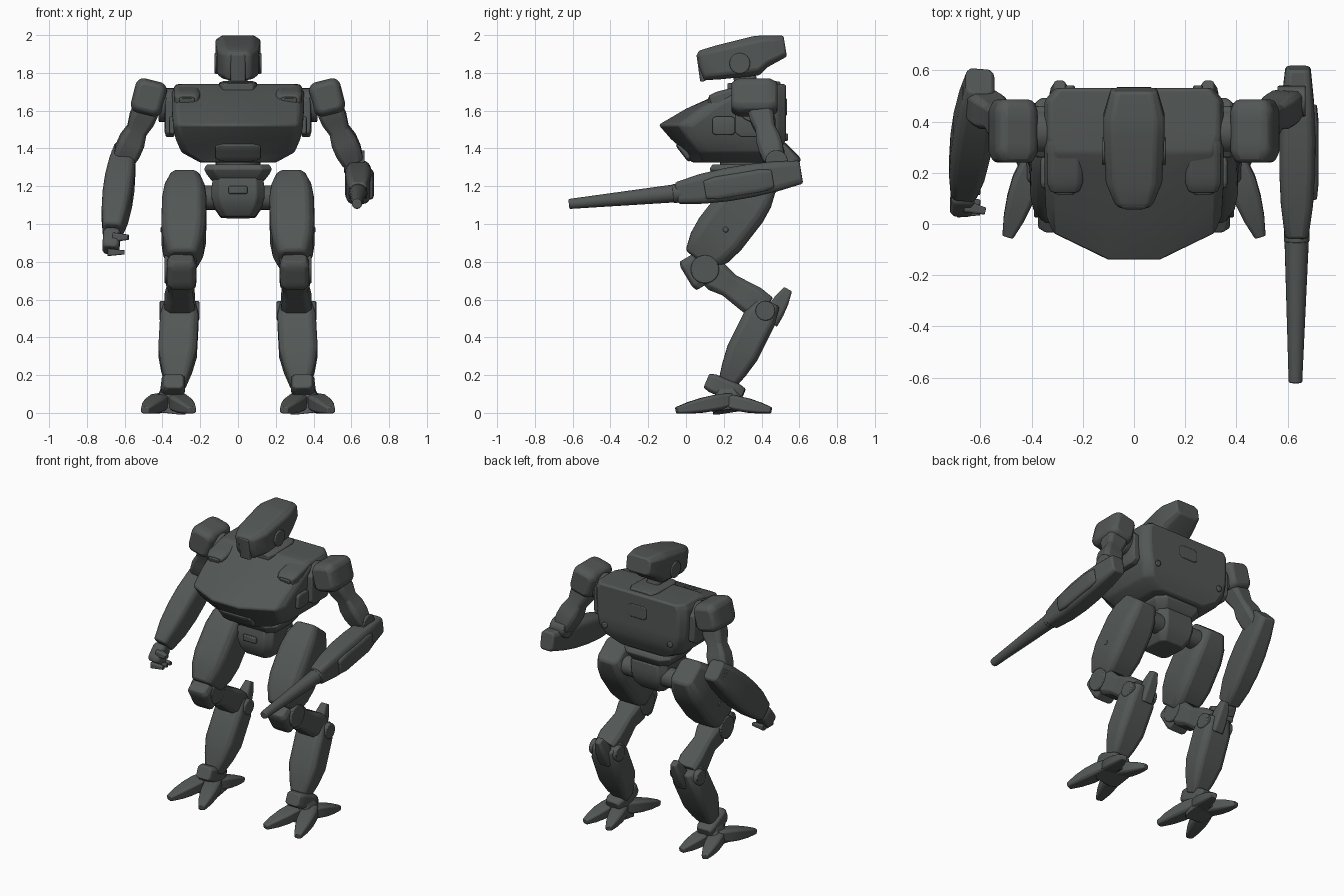
import bpy, bmesh, math
from mathutils import Vector, Quaternion

cube = bpy.data.objects.get("Cube")
if cube:
    bpy.data.objects.remove(cube, do_unlink=True)

grey = bpy.data.materials.new("gunmetal grey")
grey.use_nodes = True
grey.diffuse_color = (.085, .095, .092, 1)
shader = grey.node_tree.nodes["Principled BSDF"]
shader.inputs["Base Color"].default_value = grey.diffuse_color
shader.inputs["Roughness"].default_value = .6


def loft(name, rings, mirror=False, bevel=.008):
    """Skin equal-length rings of points, cap both ends, soften the edges."""
    bm = bmesh.new()
    loops = [[bm.verts.new(point) for point in ring] for ring in rings]
    count = len(loops[0])
    for low, high in zip(loops, loops[1:]):
        for i in range(count):
            j = (i + 1) % count
            bm.faces.new((low[i], low[j], high[j], high[i]))
    bm.faces.new(loops[0])
    bm.faces.new(loops[-1])
    bmesh.ops.recalc_face_normals(bm, faces=bm.faces)
    mesh = bpy.data.meshes.new(name)
    bm.to_mesh(mesh)
    bm.free()
    mesh.materials.append(grey)
    obj = bpy.data.objects.new(name, mesh)
    bpy.context.collection.objects.link(obj)
    soft = obj.modifiers.new("soft edges", "BEVEL")
    soft.width, soft.segments = bevel, 2
    soft.angle_limit = math.radians(25)
    if mirror:
        obj.modifiers.new("both sides", "MIRROR")
    bpy.ops.object.select_all(action="DESELECT")
    obj.select_set(True)
    bpy.context.view_layer.objects.active = obj
    bpy.ops.object.shade_smooth_by_angle(angle=math.radians(32))
    return obj


def section(rounded):
    """Unit cross-section: a circle, or a square with cut corners."""
    if rounded:
        return [(math.cos(math.tau * i / 24), math.sin(math.tau * i / 24)) for i in range(24)]
    quarter = [(1, -.7), (1, .7), (.7, 1)]
    half = quarter + [(-.7, 1)]
    return half + [(-u, -v) for u, v in half]


def tube(name, stations, mirror=False, rounded=False, roll=0, bevel=.006):
    """Body through (centre, half width, half depth) stations."""
    axis = (stations[-1][0] - stations[0][0]).normalized()
    ref = Vector((0, 0, 1)) if abs(axis.x) > .8 else Vector((1, 0, 0))
    side = (ref - axis * ref.dot(axis)).normalized()
    side.rotate(Quaternion(axis, roll))
    up = axis.cross(side)
    rings = [[centre + side * u * width + up * v * depth for u, v in section(rounded)]
             for centre, width, depth in stations]
    return loft(name, rings, mirror, bevel)


# Scale factors spread evenly along a part
STRAIGHT = (1, 1)
BLOCK = (.8, 1, 1, 1, 1, 1, .8)
BULGE = (.7, .9, 1, 1, .9, .65)
TAPER = (1, .85, .7, .55)
CLAW = (.8, 1, .95, .75, .4)


def limb(name, start, end, width, depth, shape=BLOCK, mirror=True, **options):
    a, b = Vector(start), Vector(end)
    last = len(shape) - 1
    stations = [(a.lerp(b, i / last), width * k, depth * k) for i, k in enumerate(shape)]
    return tube(name, stations, mirror, **options)


def rod(name, start, length, radius, mirror=True):
    """Round pin running outward along x."""
    end = Vector(start) + Vector((length, 0, 0))
    return limb(name, start, end, radius, radius, STRAIGHT, mirror, rounded=True)


# Torso: wedge-nosed hull; every level follows from its height, nose position and half width
def hull_ring(height, front, half):
    cheek = .07 + front * .75
    back = min(.53, .47 + (height - 1.325) / 2)
    right = [(.1, front), (half * .92, cheek), (half, cheek + .07), (half, back - .05), (half - .04, back)]
    outline = right + [(-x, y) for x, y in reversed(right)]
    return [(x, y, height) for x, y in outline]


hull = [(1.325, .03, .2), (1.38, 0, .3), (1.45, -.08, .33), (1.525, -.145, .345),
        (1.61, 0, .35), (1.7, .2, .35), (1.74, .28, .33)]
loft("torso", [hull_ring(*level) for level in hull], bevel=.012)
limb("collar", (0, .22, 1.72), (0, .5, 1.73), .1, .03, mirror=False)
limb("chin_plate", (0, .03, 1.34), (0, -.04, 1.43), .12, .022, mirror=False)
limb("chest_pod", (.27, .13, 1.645), (.27, .36, 1.705), .07, .045)
limb("chest_vent", (.27, .12, 1.645), (.27, .14, 1.65), .04, .025, STRAIGHT)
limb("side_panel", (.35, .14, 1.52), (.35, .26, 1.52), .015, .05)
limb("shoulder_rim", (.36, .26, 1.57), (.36, .46, 1.57), .03, .11)
limb("back_hatch", (0, .52, 1.62), (0, .535, 1.62), .07, .045, STRAIGHT, False)
limb("back_bolt", (.25, .5, 1.46), (.25, .54, 1.46), .02, .02, STRAIGHT, rounded=True)

# Head and neck
limb("neck", (0, .33, 1.7), (0, .3, 1.82), .05, .06, STRAIGHT, False)
head = [(.065, 1.865, .055, .04), (.085, 1.84, .075, .08), (.17, 1.855, .11, .09),
        (.37, 1.89, .12, .105), (.42, 1.915, .12, .085), (.525, 1.942, .09, .056)]
tube("head", [(Vector((0, y, z)), width, depth) for y, z, width, depth in head], bevel=.012)
limb("face_plate", (0, .09, 1.755), (0, .07, 1.9), .04, .015, STRAIGHT, False)
rod("ear", (.09, .285, 1.85), .035, .055)

# Waist and pelvis
limb("waist", (0, .3, 1.27), (0, .3, 1.35), .12, .12, STRAIGHT, False, rounded=True)
limb("pelvis", (0, .29, 1.035), (0, .3, 1.24), .14, .155, (.65, .9, 1, 1, .95), False)
limb("belt", (0, .3, 1.215), (0, .3, 1.315), .18, .175, (.7, .82, .93, 1, .92), False)
limb("pelvis_plate", (0, .13, 1.16), (0, .13, 1.2), .05, .012, STRAIGHT, False)

# Legs hang on shared joint positions
hip = (.28, .405, 1.235)
knee = (.3, .1, .76)
hock = (.31, .42, .55)
ankle = (.33, .21, .14)
rod("hip_axle", (.08, .37, 1.14), .12, .065)
limb("thigh", hip, (.292, .07, .805), .118, .14, (.65, .9, 1, 1, 1, .9, .65), bevel=.015)
rod("thigh_bolt", (.36, .21, .97), .05, .015)
rod("knee", (.22, .1, .76), .17, .075)
limb("kneecap", (.3, 0, .82), (.3, .09, .67), .075, .05)
limb("knee_link", knee, hock, .08, .08, (.8, 1, .8, .9, 1, .9))
rod("hock_pin", (.205, .42, .54), .21, .052)
limb("shin", (.305, .435, .59), ankle, .102, .088, (.75, 1, 1, 1, .8, .5), bevel=.012)
limb("shin_spur", (.29, .44, .48), (.29, .54, .655), .042, .048, (1, 1, .85, .5))
limb("ankle_guard", (.34, .11, .17), (.35, .3, .09), .062, .05)
limb("foot_hub", (.365, .23, .01), (.35, .21, .14), .09, .09, TAPER)
for label, way in (("outer", 1), ("inner", -1)):
    root = .368 + way * .03
    limb(label + "_front_toe", (root, .24, .07), (root + way * .095, -.05, .014), .054, .042, CLAW)
    limb(label + "_heel_toe", (root, .2, .065), (root + way * .06, .45, .014), .05, .04, CLAW)

# Shoulders and upper arms
elbow = (.61, .47, 1.33)
rod("shoulder_axle", (.32, .36, 1.63), .1, .09)
limb("shoulder", (.472, .24, 1.67), (.472, .485, 1.67), .085, .093, roll=-.25, bevel=.015)
limb("upper_arm", (.485, .39, 1.61), elbow, .068, .065, (1, 1, .8, 1, 1, .85))
rod("elbow", (.56, .48, 1.33), .11, .06)

# Right forearm and grasping hand
wrist = (-.665, .13, .96)
limb("right_forearm", (-.6, .56, 1.39), wrist, .078, .1, BULGE, False, bevel=.012)
limb("right_palm", wrist, (-.675, .06, .86), .045, .05, mirror=False)
for i in range(3):
    y = .045 + i * .04
    limb("right_finger_%d" % (i + 1), (-.69, y, .85), (-.6, y, .85), .02, .02, TAPER, False)
limb("right_thumb", (-.66, .07, .93), (-.58, .05, .93), .025, .025, TAPER, False)

# Left forearm gun
breech = (.64, .61, 1.275)
muzzle_root = (.635, -.05, 1.163)
limb("gun_body", breech, muzzle_root, .07, .088, BULGE, False, bevel=.012)
limb("gun_cowl", (.69, .46, 1.24), (.69, .1, 1.18), .03, .06, mirror=False)
limb("barrel_collar", (.635, .02, 1.17), (.635, -.07, 1.16), .05, .05, STRAIGHT, False, rounded=True)
limb("gun_barrel", muzzle_root, (.63, -.62, 1.106), .048, .048, TAPER, False, rounded=True)
